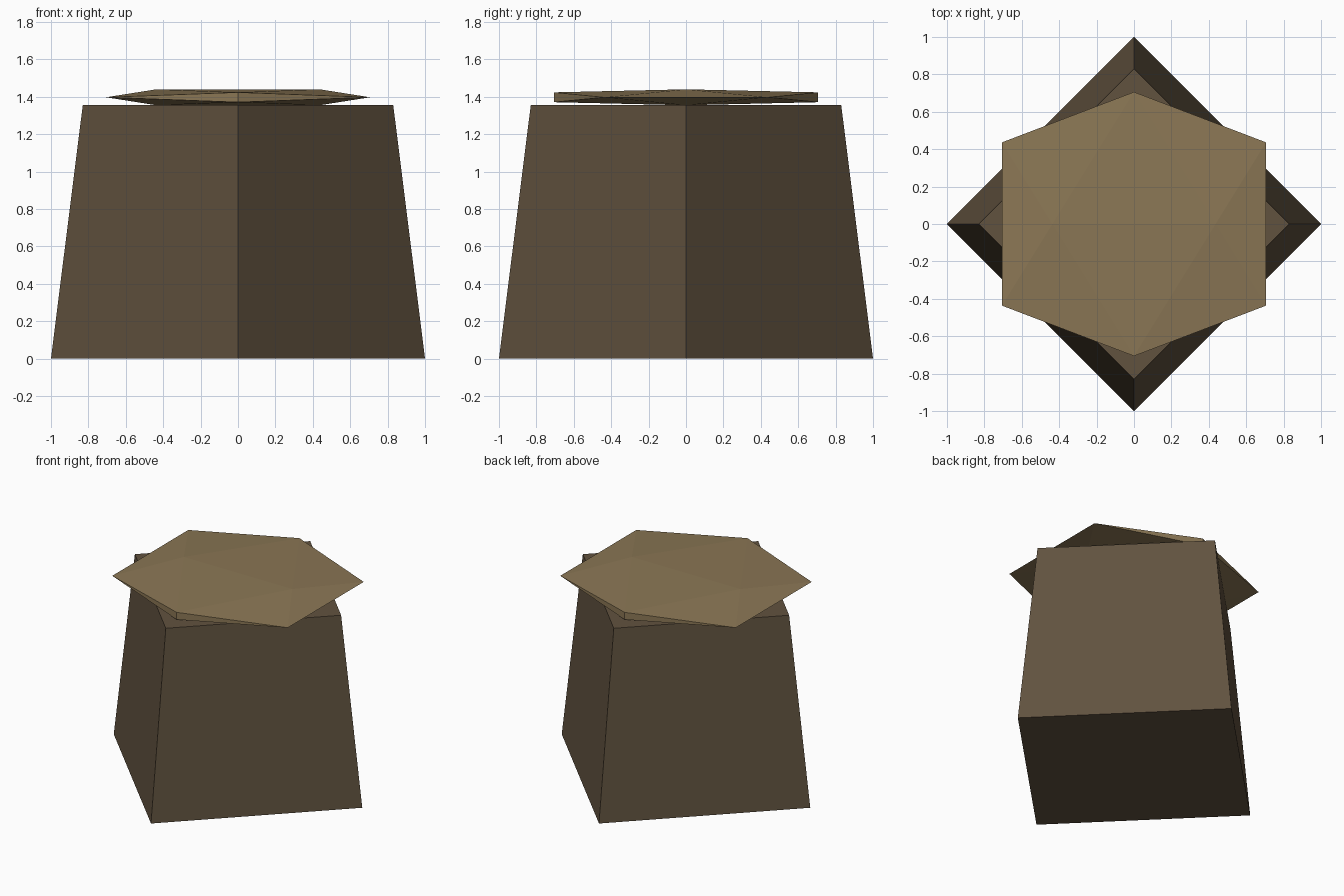
import bpy, math

if "Cube" in bpy.data.objects:
    bpy.data.objects.remove(bpy.data.objects["Cube"])


def material(name, rgb):
    # sRGB bytes to linear
    lin = [((c / 255 + 0.055) / 1.055) ** 2.4 for c in rgb]
    m = bpy.data.materials.new(name)
    m.diffuse_color = (*lin, 1)
    m.use_nodes = True
    m.node_tree.nodes["Principled BSDF"].inputs["Base Color"].default_value = m.diffuse_color
    return m


dark_wood = material("dark_wood", (97, 82, 63))
pale_wood = material("pale_wood", (139, 119, 85))

# Stump: four-sided tapered block with its corners on the axes
HEIGHT = 1.355
bpy.ops.mesh.primitive_cone_add(vertices=4, radius1=1, radius2=0.83,
                                depth=HEIGHT, location=(0, 0, HEIGHT / 2))
stump = bpy.context.object
stump.name = "stump"
stump.data.materials.append(dark_wood)

# Flat cap: squashed icosahedron, turned so an edge lies on top along x
PHI = (1 + math.sqrt(5)) / 2
R = 0.83 / math.sqrt(1 + PHI * PHI)
THICK = 0.05 / 0.83
verts = []
for s in (-1, 1):
    for t in (-1, 1):
        verts += [(0, s * PHI, t), (s * PHI, t, 0), (s, 0, t * PHI)]
# every triple of mutually adjacent corners (distance 2) is a face
near = lambda a, b: abs(math.dist(verts[a], verts[b]) - 2) < 0.01
faces = []
for i in range(12):
    for j in range(i + 1, 12):
        for k in range(j + 1, 12):
            if near(i, j) and near(j, k) and near(i, k):
                a, b, c = verts[i], verts[j], verts[k]
                det = (a[0] * (b[1] * c[2] - b[2] * c[1])
                       - a[1] * (b[0] * c[2] - b[2] * c[0])
                       + a[2] * (b[0] * c[1] - b[1] * c[0]))
                faces.append((i, j, k) if det > 0 else (i, k, j))
mesh = bpy.data.meshes.new("cap")
mesh.from_pydata([(x * R, y * R, z * R * THICK) for x, y, z in verts], [], faces)
cap = bpy.data.objects.new("cap", mesh)
cap.location.z = HEIGHT + PHI * R * THICK
bpy.context.collection.objects.link(cap)
mesh.materials.append(pale_wood)
